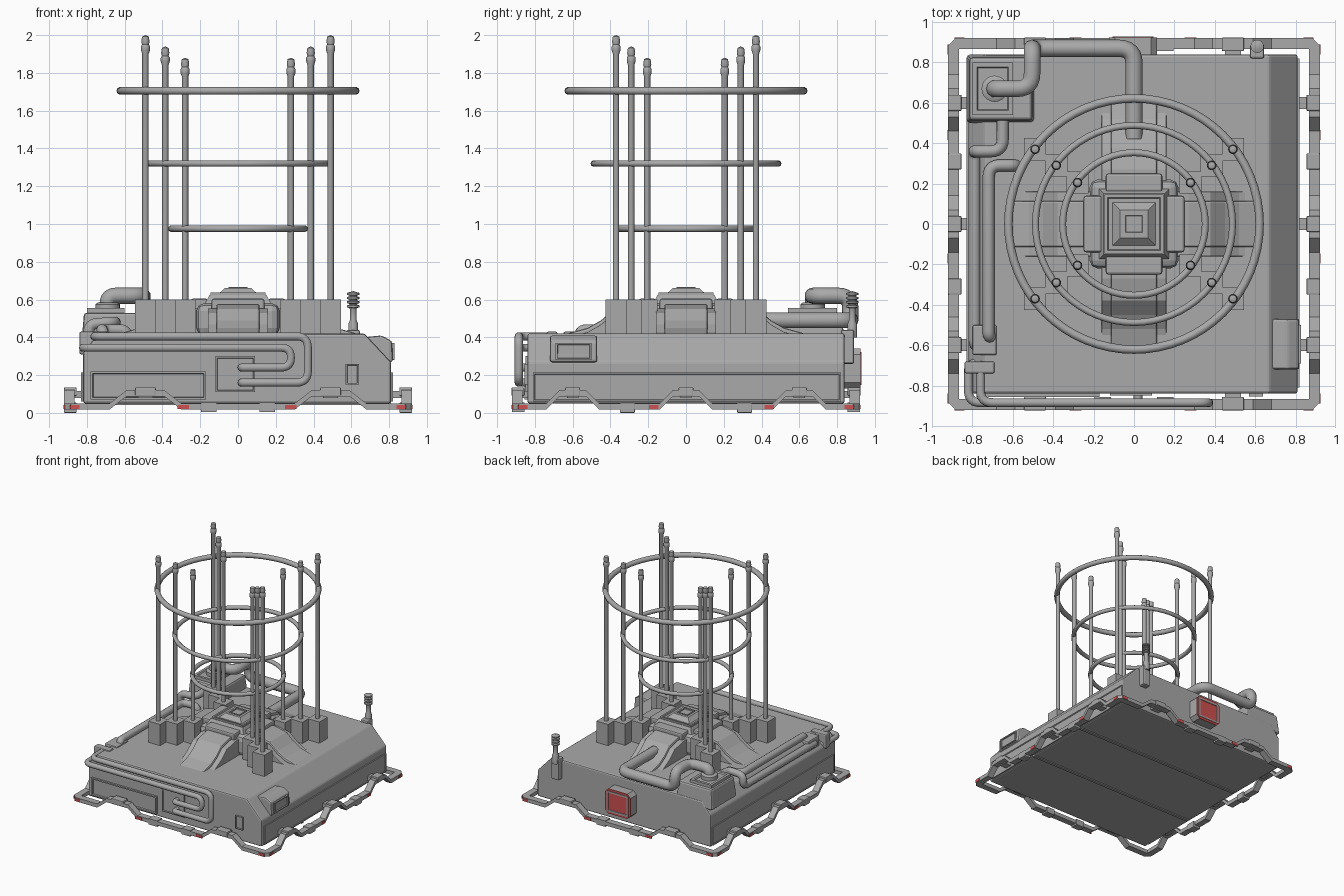
import bpy, bmesh, math
from mathutils import Vector, Matrix

cube = bpy.data.objects.get("Cube")
if cube:
    bpy.data.objects.remove(cube, do_unlink=True)


def material(name, rgb):
    m = bpy.data.materials.new(name)
    m.use_nodes = True
    m.diffuse_color = (*rgb, 1)
    m.node_tree.nodes["Principled BSDF"].inputs["Base Color"].default_value = (*rgb, 1)
    return m


GREY = material("plain grey", (0.4, 0.4, 0.4))
RED = material("marker red", (0.62, 0.08, 0.08))


def finish(name, bm, mat=GREY, bevel=0, smooth=False):
    bmesh.ops.recalc_face_normals(bm, faces=bm.faces)
    me = bpy.data.meshes.new(name)
    bm.to_mesh(me)
    bm.free()
    me.materials.append(mat)
    ob = bpy.data.objects.new(name, me)
    bpy.context.collection.objects.link(ob)
    if bevel:
        mod = ob.modifiers.new("bevel", "BEVEL")
        mod.width, mod.segments = bevel, 2
    if smooth:
        shade(ob)
    return ob


def shade(ob):
    bpy.ops.object.select_all(action="DESELECT")
    ob.select_set(True)
    bpy.context.view_layer.objects.active = ob
    bpy.ops.object.shade_smooth_by_angle(angle=math.radians(40))


def prism(name, pts, vec, mat=GREY, bevel=0):
    """Closed outline pushed along vec."""
    bm = bmesh.new()
    face = bm.faces.new([bm.verts.new(p) for p in pts])
    new = bmesh.ops.extrude_face_region(bm, geom=[face])["geom"]
    bmesh.ops.translate(bm, vec=vec, verts=[v for v in new if isinstance(v, bmesh.types.BMVert)])
    return finish(name, bm, mat, bevel)


def box(name, x, y, z, mat=GREY, bevel=0, taper=0):
    """Box between (low, high) pairs; taper draws the top edges in."""
    pts = [(x[0], y[0]), (x[1], y[0]), (x[1], y[1]), (x[0], y[1])]
    ob = prism(name, [(a, b, z[0]) for a, b in pts], (0, 0, z[1] - z[0]), mat, bevel)
    if taper:
        cx, cy = sum(x) / 2, sum(y) / 2
        for v in ob.data.vertices:
            if v.co.z > sum(z) / 2:
                v.co.x -= math.copysign(taper, v.co.x - cx)
                v.co.y -= math.copysign(taper, v.co.y - cy)
    return ob


def inset_panel(name, x, y, z, normal, rim, depth, mat=GREY):
    """Box whose outward face is inset and sunk."""
    ob = box(name, x, y, z, mat)
    bm = bmesh.new()
    bm.from_mesh(ob.data)
    n = Vector(normal)
    face = max(bm.faces, key=lambda f: f.normal.dot(n))
    bmesh.ops.inset_region(bm, faces=[face], thickness=rim)
    bmesh.ops.inset_region(bm, faces=[face], thickness=rim * 0.3, depth=-depth)
    bm.to_mesh(ob.data)
    bm.free()
    return ob


def lathe(name, profile, loc, sides=14):
    bm = bmesh.new()
    verts = [bm.verts.new((r, 0, z)) for r, z in profile]
    edges = [bm.edges.new(p) for p in zip(verts, verts[1:])]
    bmesh.ops.spin(bm, geom=verts + edges, axis=(0, 0, 1), cent=(0, 0, 0),
                   angle=math.tau, steps=sides, use_merge=True)
    bmesh.ops.remove_doubles(bm, verts=bm.verts, dist=0.0002)
    bmesh.ops.translate(bm, vec=loc, verts=bm.verts)
    return finish(name, bm, smooth=True)


def pipe(name, pts, radius, bend=0.06):
    """Round pipe through points with rounded corners."""
    pts = [Vector(p) for p in pts]
    path = [pts[0]]
    for a, b, c in zip(pts, pts[1:], pts[2:]):
        d = min(bend, (a - b).length / 2.05, (c - b).length / 2.05)
        s, e = b + (a - b).normalized() * d, b + (c - b).normalized() * d
        for i in range(7):
            t = i / 6
            path.append(s * (1 - t) ** 2 + b * 2 * t * (1 - t) + e * t * t)
    path.append(pts[-1])
    cu = bpy.data.curves.new(name, "CURVE")
    cu.dimensions = "3D"
    cu.bevel_depth, cu.bevel_resolution, cu.use_fill_caps = radius, 3, True
    sp = cu.splines.new("POLY")
    sp.points.add(len(path) - 1)
    for p, co in zip(sp.points, path):
        p.co = (*co, 1)
    cu.materials.append(GREY)
    ob = bpy.data.objects.new(name, cu)
    bpy.context.collection.objects.link(ob)
    bpy.ops.object.select_all(action="DESELECT")
    ob.select_set(True)
    bpy.context.view_layer.objects.active = ob
    bpy.ops.object.convert(target="MESH")
    shade(bpy.context.object)


# Hull with the long slope on its left side
hull = [(-.82, .05), (.81, .05), (.81, .27), (.67, .42), (-.74, .42), (-.82, .32)]
prism("hull", [(x, -.84, z) for x, z in hull], (0, 1.68, 0), bevel=.012)
inset_panel("left_side_plate", (.80, .82), (-.81, .82), (.06, .215), (1, 0, 0), .012, .004)
inset_panel("right_side_plate", (-.83, -.81), (-.81, .82), (.06, .215), (-1, 0, 0), .012, .004)
inset_panel("front_long_panel", (-.78, -.17), (-.856, -.83), (.07, .22), (0, -1, 0), .015, .012)
inset_panel("front_pipe_panel", (-.12, .09), (-.85, -.83), (.11, .30), (0, -1, 0), .012, .006)
inset_panel("front_vent", (.57, .64), (-.855, -.83), (.15, .26), (0, -1, 0), .01, .008)
for k in (-1, 1):
    box("underside_seam", (-.81, .81), (k * .29 - .012, k * .29 + .012), (.042, .055))

# Scoop on the sloped side
scoop = [(.66, .40), (.76, .41), (.815, .38), (.82, .27), (.77, .26)]
prism("side_scoop", [(x, -.72, z) for x, z in scoop], (0, .25, 0), bevel=.012)
inset_panel("scoop_mouth", (.81, .828), (-.69, -.50), (.28, .37), (1, 0, 0), .012, .01)

# Bumper frame: flat rails rising over trapezoid humps
def rail(name, centres, top, base, height, across, along_x):
    line = [(-.885, .05)]
    for c in centres:
        line += [(c - base, .05), (c - top, height), (c + top, height), (c + base, .05)]
    line.append((.885, .05))
    outline = line + [(t, z - .032) for t, z in reversed(line)]
    if along_x:
        prism(name, [(t, across - .027, z) for t, z in outline], (0, .054, 0))
    else:
        prism(name, [(across - .027, t, z) for t, z in outline], (.054, 0, 0))


for s in (-1, 1):
    end = "front" if s < 0 else "back"
    side = "right" if s < 0 else "left"
    rail(end + "_rail", (-.49, .49), .1, .19, .12, s * .893, True)
    rail(side + "_rail", (-.6, 0, .6), .07, .14, .12, s * .893, False)
    for c in (-.49, .49):
        box(end + "_clamp", (c - .055, c + .055), (s * .89 - .034, s * .89 + .034), (.09, .135), bevel=.006)
        box(end + "_bracket", (c - .04, c + .04), (s * .85 - .03, s * .85 + .03), (.08, .115))
    for c in (-.6, 0, .6):
        box(side + "_clamp", (s * .888 - .034, s * .888 + .034), (c - .04, c + .04), (.09, .135), bevel=.006)
        box(side + "_bracket", (s * .84 - .04, s * .84 + .04), (c - .03, c + .03), (.08, .115))
    for c in (-.31, .31):
        box(side + "_foot", (s * .888 - .034, s * .888 + .034), (c - .04, c + .04), (0, .055), bevel=.006)
        box(end + "_foot", (c * .5 - .04, c * .5 + .04), (s * .888 - .032, s * .888 + .032), (.005, .055))
    # Chamfered corners and red markers
    for t in (-1, 1):
        corner = [(.866, .92), (.885, .92), (.92, .885), (.92, .866), (.866, .866)]
        prism("rail_corner", [(t * x, s * y, .018) for x, y in corner], (0, 0, .032))
        box("corner_marker", sorted((t * .84, t * .889)), sorted((s * .917, s * .923)), (.02, .042), RED)
        box("corner_marker", sorted((s * .917, s * .923)), sorted((t * .84, t * .889)), (.02, .042), RED)
    for c in (-.29, .28):
        box("rail_marker", (c - .03, c + .03), sorted((s * .916, s * .923)), (.02, .042), RED)
    for c in (-.17, .44):
        box("rail_marker", sorted((s * .916, s * .923)), (c - .025, c + .025), (.02, .042), RED)

# Saddle arms around the hub
for k, side in enumerate(("left", "back", "right", "front")):
    top = [(.1, .575), (.27, .575), (.38, .55), (.45, .49), (.52, .45), (.63, .42)]
    parts = []
    for w, drop in ((.16, .022), (.115, 0)):
        outline = [(r, -w, z - drop) for r, z in top] + [(.63, -w, .39), (.1, -w, .39)]
        parts.append(prism(side + "_saddle_arm", outline, (0, 2 * w, 0), bevel=.012))
    parts.append(box(side + "_arm_cap", (.16, .25), (-.14, .14), (.5, .605), bevel=.012))
    for ob in parts:
        ob.data.transform(Matrix.Rotation(k * math.pi / 2, 4, "Z"))

# Central hub in stacked, narrowing steps
box("hub_base", (-.22, .22), (-.22, .22), (.41, .58), bevel=.04)
box("hub_collar", (-.18, .18), (-.18, .18), (.57, .625), taper=.03)
inset_panel("hub_lid", (-.145, .145), (-.145, .145), (.6, .638), (0, 0, 1), .02, .01)
box("hub_dome", (-.115, .115), (-.115, .115), (.62, .66), taper=.045)
inset_panel("hub_button", (-.05, .05), (-.05, .05), (.64, .666), (0, 0, 1), .012, .006)

# Stepped plinths and twelve rods, in three sizes
for x, y, top in ((.49, .37, 2.0), (.385, .29, 1.94), (.28, .205, 1.88)):
    for sx in (-1, 1):
        for sy in (-1, 1):
            px, py = sx * x, sy * y
            box("rod_plinth", (px - .055, px + .055), (py - .055, py + .055), (.4, .6))
            lathe("rod", [(.017, .58), (.017, top - .1), (.024, top - .08), (.024, top - .06), (.018, top - .05),
                          (.022, top - .035), (.018, top - .008), (0, top)], (px, py, 0))

# Rings carried by the rods
for radius, z, thick in ((.622, 1.705, .021), (.488, 1.32, .017), (.353, .975, .017)):
    ring = [(radius + thick * math.cos(a), z + thick * math.sin(a))
            for a in (i * math.tau / 10 for i in range(11))]
    lathe("ring", ring, (0, 0, 0), 64)

# Corner housing and its large duct
box("duct_housing", (-.83, -.49), (.50, .84), (.36, .53), bevel=.015, taper=.015)
inset_panel("housing_lid", (-.80, -.60), (.54, .80), (.52, .555), (0, 0, 1), .03, .01)
lathe("duct_flange", [(0, .53), (.065, .53), (.065, .575), (.05, .585), (0, .585)], (-.69, .67, 0), 20)
pipe("large_duct", [(-.69, .67, .53), (-.69, .67, .62), (-.505, .67, .62), (-.505, .87, .62), (-.505, .87, .49),
                    (0, .87, .49), (0, .42, .49)], .043, .075)

# Thin service pipes along the front and right side
pipe("outer_front_pipe", [(.02, -.84, .16), (.02, -.885, .16), (.37, -.885, .16), (.37, -.885, .405),
                          (-.76, -.885, .405), (-.76, -.70, .405), (-.72, -.68, .36)], .022)
pipe("inner_front_pipe", [(.02, -.84, .24), (.02, -.885, .24), (.28, -.885, .24), (.28, -.885, .345),
                          (-.82, -.885, .345), (-.82, -.70, .345), (-.76, -.68, .34)], .022)
pipe("upper_side_pipe", [(-.70, -.56, .38), (-.72, -.56, .44), (-.72, .29, .44), (-.60, .29, .44), (-.58, .29, .40)], .03)
pipe("lower_side_pipe", [(-.76, -.60, .34), (-.79, -.60, .38), (-.79, .36, .38), (-.79, .36, .47), (-.65, .36, .48),
                         (-.65, .52, .48)], .03)
box("side_pipe_socket", (-.80, -.68), (-.65, -.50), (.33, .43), bevel=.01)
box("front_pipe_socket", (-.84, -.69), (-.74, -.68), (.31, .43), bevel=.01)

# Back hatch with a red outline
hatch = [(-.125, .16), (-.095, .13), (.085, .13), (.115, .16), (.115, .31), (.085, .34), (-.095, .34), (-.125, .31)]
prism("back_hatch", [(x, .83, z) for x, z in hatch], (0, .09, 0))
prism("hatch_outline", [(x, .918, z) for x, z in hatch], (0, .006, 0), RED)
inset_panel("hatch_door", (-.107, .097), (.90, .929), (.148, .322), (0, 1, 0), .02, .012)

# Small ribbed mast on the back
box("mast_bracket", (.575, .645), (.82, .89), (.26, .44), bevel=.01)
mast = [(0, .40), (.026, .40), (.026, .47), (.018, .49), (.018, .55)]
for i in range(4):
    z = .555 + i * .022
    mast += [(.02, z), (.033, z + .004), (.033, z + .014), (.02, z + .018)]
lathe("ribbed_mast", mast + [(0, .645)], (.61, .88, 0))
